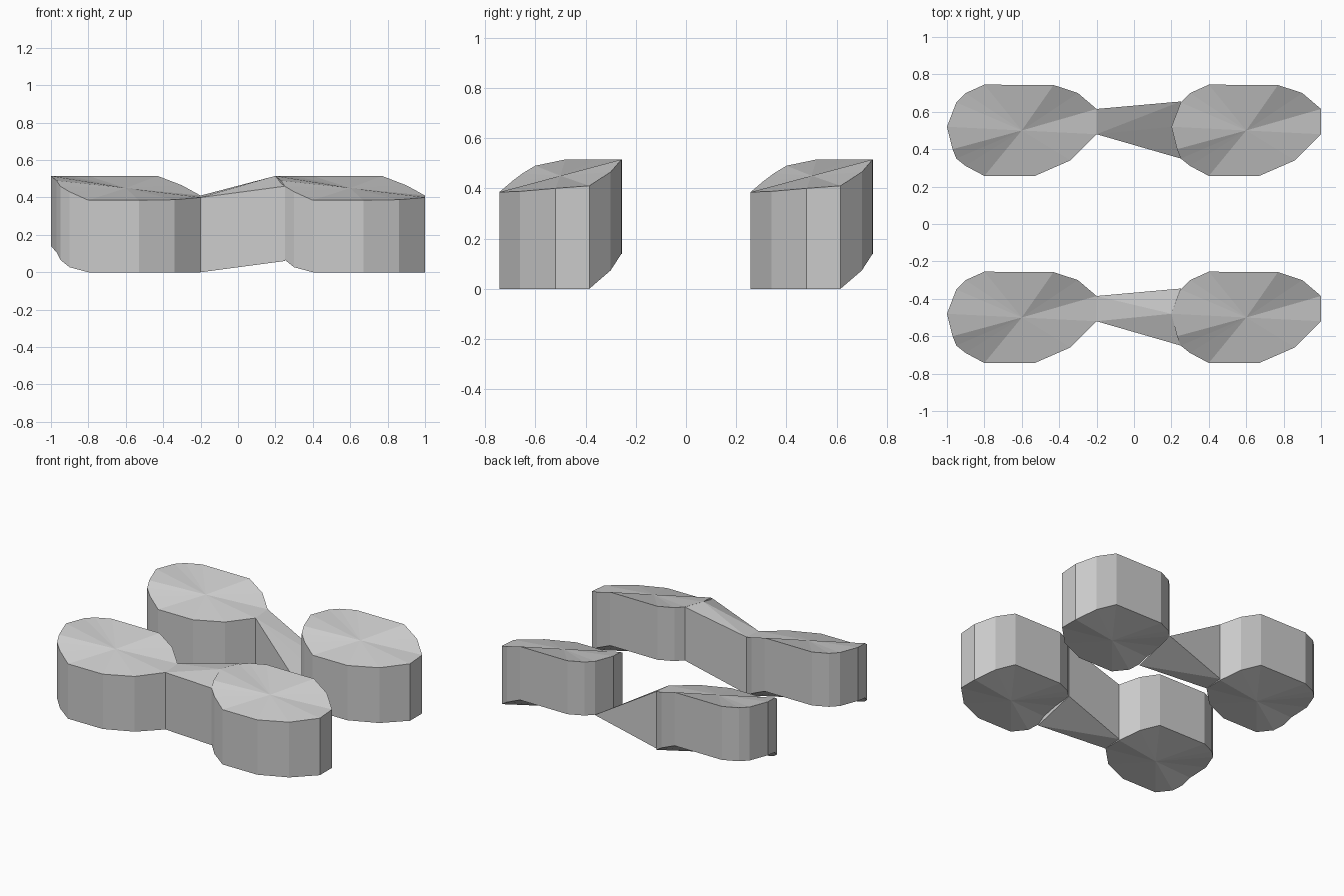
import bpy, bmesh

if "Cube" in bpy.data.objects:
    bpy.data.objects.remove(bpy.data.objects["Cube"])

# Lobe outline: x, y, top height (rises to the back left)
RIM = [(-1, .52, .515), (-.97, .40, .49), (-.95, .35, .46), (-.90, .31, .43),
       (-.80, .257, .385), (-.53, .257, .385), (-.34, .34, .388), (-.20, .48, .40),
       (-.20, .615, .41), (-.30, .70, .465), (-.43, .743, .515),
       (-.80, .745, .515), (-.90, .70, .515), (-.95, .65, .515)]
CENTRE = (-.6, .5)


def finish(name, bm):
    bmesh.ops.recalc_face_normals(bm, faces=bm.faces[:])
    mesh = bpy.data.meshes.new(name)
    bm.to_mesh(mesh)
    bm.free()
    ob = bpy.data.objects.new(name, mesh)
    bpy.context.collection.objects.link(ob)


def underside(z):
    # the base lies flat and lifts under the high back left
    return max(0, (z - .41) * 1.33)


def lobe(name, dx, dy):
    bm = bmesh.new()
    n = len(RIM)
    top = [bm.verts.new((x + dx, y + dy, z)) for x, y, z in RIM]
    low = [bm.verts.new((x + dx, y + dy, underside(z))) for x, y, z in RIM]
    # caps twist gently about a middle point
    for ring, z in ((top, .45), (low, .045)):
        mid = bm.verts.new((CENTRE[0] + dx, CENTRE[1] + dy, z))
        for i in range(n):
            bm.faces.new((ring[i], ring[(i + 1) % n], mid))
    # upright walls
    for i in range(n):
        j = (i + 1) % n
        bm.faces.new((top[i], top[j], low[j], low[i]))
    finish(name, bm)


def bridge(name, dy, full):
    # neck from the left lobe's narrow end to the right lobe
    pts = [(-.2, .48, 0), (-.2, .48, .40), (-.2, .615, .01), (-.2, .615, .41),
           (.25, .35, .06), (.2, .52, .14), (.25, .655, .14)]
    if full:
        pts += [(.25, .35, .46), (.2, .52, .515), (.25, .655, .515)]
    bm = bmesh.new()
    for x, y, z in pts:
        bm.verts.new((x, y + dy, z))
    bmesh.ops.convex_hull(bm, input=bm.verts[:])
    finish(name, bm)


for row, dy, full in (("back", 0, False), ("front", -1, True)):
    lobe(row + "_left_lobe", 0, dy)
    lobe(row + "_right_lobe", 1.2, dy)
    bridge(row + "_bridge", dy, full)
